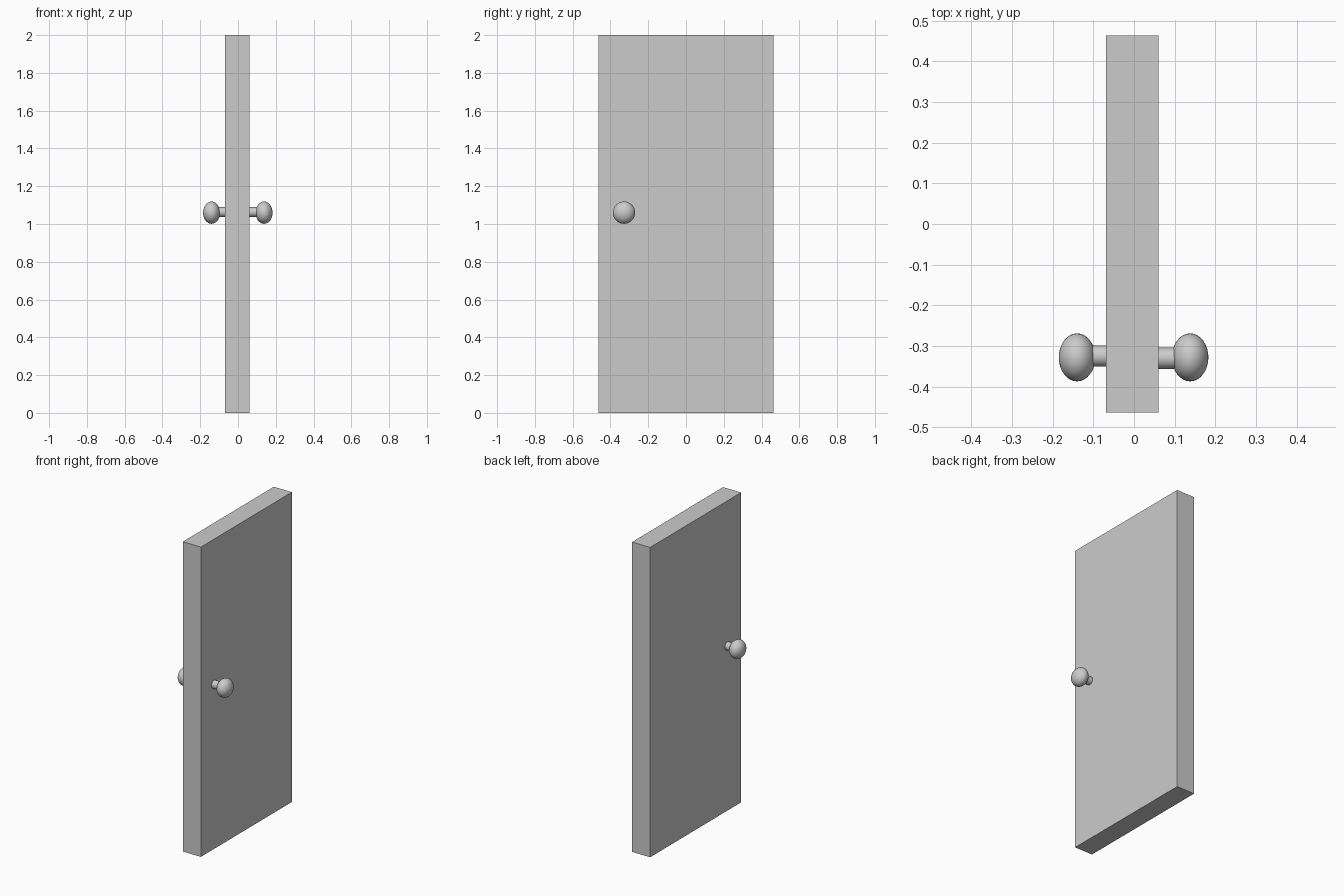
import bpy, math

if "Cube" in bpy.data.objects:
    bpy.data.objects.remove(bpy.data.objects["Cube"])

KNOB_Y, KNOB_Z = -0.328, 1.06


def box(name, lo, hi):
    size = [b - a for a, b in zip(lo, hi)]
    mid = [(a + b) / 2 for a, b in zip(lo, hi)]
    bpy.ops.mesh.primitive_cube_add(size=1, location=mid)
    ob = bpy.context.object
    ob.name = name
    ob.scale = size
    bpy.ops.object.transform_apply(location=False, rotation=False, scale=True)


def handle(side, face_x, knob_x, stem_y):
    # stem running from the door face into the knob
    bpy.ops.mesh.primitive_cylinder_add(
        vertices=32, radius=0.026, depth=abs(knob_x - face_x),
        location=((face_x + knob_x) / 2, stem_y, KNOB_Z + 0.003),
        rotation=(0, math.pi / 2, 0))
    bpy.context.object.name = side + "_knob_stem"
    bpy.ops.object.shade_smooth_by_angle()
    # flattened round knob with its poles along x
    bpy.ops.mesh.primitive_uv_sphere_add(
        segments=32, ring_count=16, radius=1,
        location=(knob_x, KNOB_Y, KNOB_Z), rotation=(0, math.pi / 2, 0))
    knob = bpy.context.object
    knob.name = side + "_knob"
    knob.scale = (0.059, 0.059, 0.045)
    bpy.ops.object.transform_apply(location=False, rotation=True, scale=True)
    bpy.ops.object.shade_smooth_by_angle()


# door slab
box("door_panel", (-0.069, -0.464, 0), (0.06, 0.464, 2))

# one handle on each face
handle("left", -0.069, -0.14, -0.325)
handle("right", 0.06, 0.138, -0.33)
